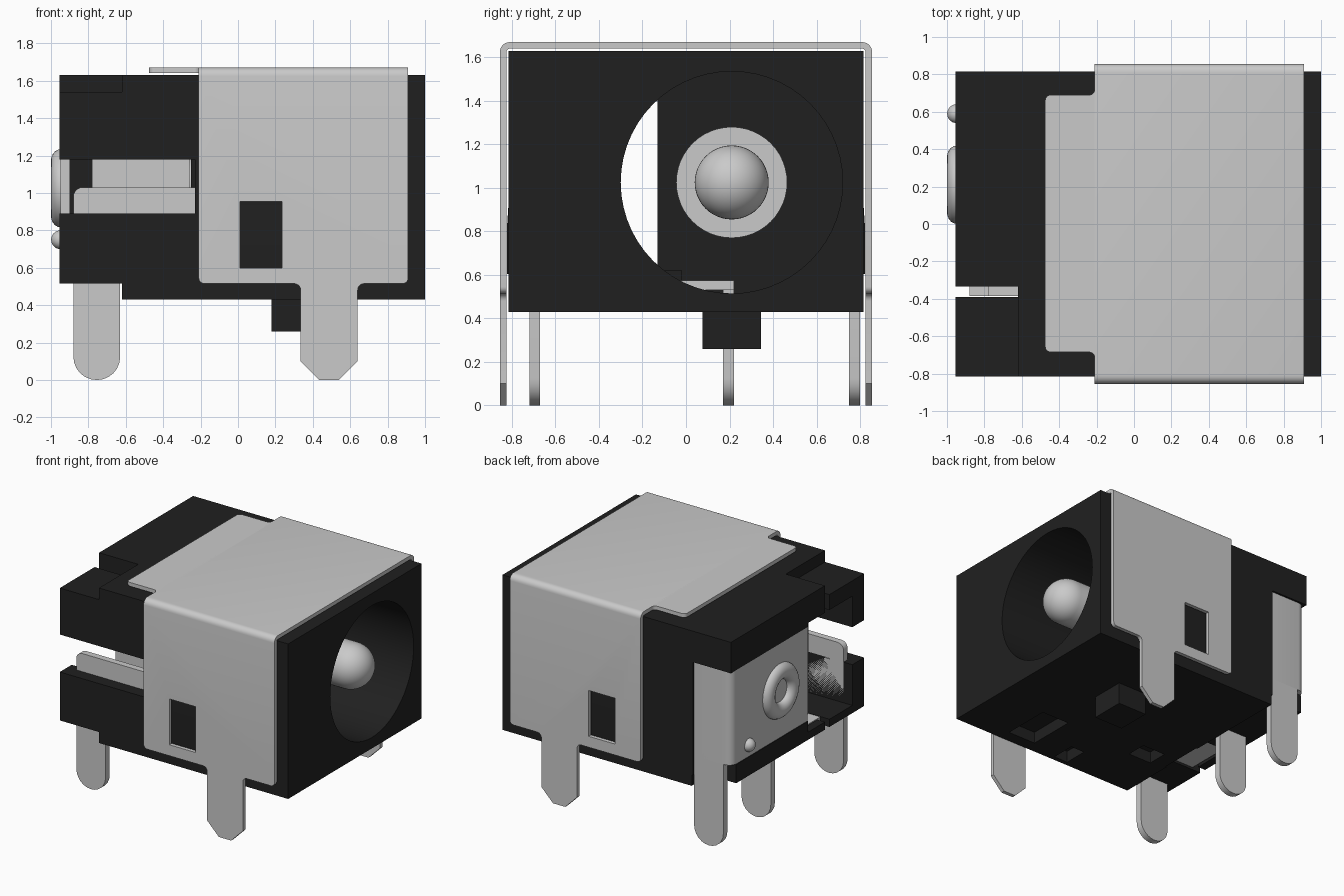
import bpy, bmesh, math
from mathutils import Vector

if "Cube" in bpy.data.objects:
    bpy.data.objects.remove(bpy.data.objects["Cube"])


def material(name, v):
    m = bpy.data.materials.new(name)
    m.diffuse_color = (v, v, v, 1)
    m.use_nodes = True
    m.node_tree.nodes["Principled BSDF"].inputs["Base Color"].default_value = m.diffuse_color
    return m


BLACK = material("black plastic", 0.0145)
METAL = material("plated metal", 0.59)


def finish(name, bm, mat):
    bmesh.ops.recalc_face_normals(bm, faces=bm.faces)
    me = bpy.data.meshes.new(name)
    bm.to_mesh(me)
    bm.free()
    me.materials.append(mat)
    ob = bpy.data.objects.new(name, me)
    bpy.context.collection.objects.link(ob)
    return ob


def rounded(pts, seg=6):
    """Points (u, v) or (u, v, radius); corners with a radius become arcs."""
    out = []
    for i, q in enumerate(pts):
        p = Vector(q[:2])
        r = q[2] if len(q) > 2 else 0
        if not r:
            out.append(p)
            continue
        d1 = (Vector(pts[i - 1][:2]) - p).normalized()
        d2 = (Vector(pts[(i + 1) % len(pts)][:2]) - p).normalized()
        half = d1.angle(d2) / 2
        c = p + (d1 + d2).normalized() * r / math.sin(half)
        s, e = p + d1 * r / math.tan(half) - c, p + d2 * r / math.tan(half) - c
        a = math.atan2(s.y, s.x)
        da = (math.atan2(e.y, e.x) - a + math.pi) % (2 * math.pi) - math.pi
        for k in range(seg + 1):
            t = a + da * k / seg
            out.append(c + Vector((math.cos(t), math.sin(t))) * r)
    return out


def prism(name, pts, axis, lo, hi, mat=METAL):
    """Extrude a 2D outline along an axis between lo and hi."""
    place = {"x": lambda u, v, t: (t, u, v),
             "y": lambda u, v, t: (u, t, v),
             "z": lambda u, v, t: (u, v, t)}[axis]
    bm = bmesh.new()
    pts = rounded(pts)
    a = [bm.verts.new(place(p.x, p.y, lo)) for p in pts]
    b = [bm.verts.new(place(p.x, p.y, hi)) for p in pts]
    bm.faces.new(a)
    bm.faces.new(b)
    for i in range(len(a)):
        j = (i + 1) % len(a)
        bm.faces.new((a[i], a[j], b[j], b[i]))
    return finish(name, bm, mat)


def box(name, x, y, z, mat=METAL):
    return prism(name, [(x[0], y[0]), (x[1], y[0]), (x[1], y[1]), (x[0], y[1])], "z", *z, mat)


def lathe(name, profile, y, z, mat=METAL, n=48):
    """Revolve an (x, radius) profile about an axis along x."""
    bm = bmesh.new()
    vs = [bm.verts.new((px, 0, r)) for px, r in profile]
    es = [bm.edges.new(vs[i:i + 2]) for i in range(len(vs) - 1)]
    bmesh.ops.spin(bm, geom=vs + es, cent=(0, 0, 0), axis=(1, 0, 0),
                   angle=2 * math.pi, steps=n)
    bmesh.ops.remove_doubles(bm, verts=bm.verts, dist=1e-4)
    bmesh.ops.translate(bm, verts=bm.verts, vec=(0, y, z))
    return finish(name, bm, mat)


def boolean(ob, cutter, op="DIFFERENCE"):
    cutter.hide_render = True
    m = ob.modifiers.new("cut", "BOOLEAN")
    m.operation, m.solver, m.object = op, "EXACT", cutter
    bpy.context.view_layer.objects.active = ob
    bpy.ops.object.modifier_apply(modifier=m.name)
    bpy.data.objects.remove(cutter, do_unlink=True)


BY, BZ = 0.21, 1.025      # bore axis

# Plastic housing with stepped rear underside
housing = prism("housing", [(-0.955, 0.515), (-0.62, 0.515), (-0.62, 0.43), (1, 0.43),
                            (1, 1.63), (-0.955, 1.63)], "y", -0.815, 0.815, BLACK)
boolean(housing, lathe("bore_cutter", [(1.2, 0), (1.2, 0.51), (-0.78, 0.51), (-0.78, 0)],
                       BY, BZ, BLACK, 56))
for x, y, z in [
    ((-1.1, -0.25), (-0.67, -0.13), (0.575, 1.42)),    # rear contact cavity
    ((-1.1, -0.23), (-0.95, -0.60), (0.89, 1.18)),     # front side slot
    ((-1.1, -0.62), (-0.39, -0.335), (0.30, 1.80)),    # top slit
    ((-1.1, -0.62), (-0.95, -0.36), (1.54, 1.80)),     # lowered rear corner
    ((-1.1, -0.90), (-0.20, 0.95), (0.66, 1.39)),      # rear terminal recess
    ((-1.1, -0.63), (0.75, 0.95), (0.40, 1.39)),       # side terminal recess
    ((-0.89, -0.61), (-0.37, -0.02), (0.30, 0.62)),    # opening under the contact
    ((0.34, 0.58), (-0.72, -0.34), (0.30, 0.52)),      # underside pockets
    ((-0.02, 0.10), (-0.78, -0.59), (0.30, 0.52)),
    ((-0.49, -0.29), (-0.40, -0.24), (0.30, 0.52)),
]:
    boolean(housing, box("cutter", x, y, z, BLACK))

# Locating peg under the housing and latch bumps in the shield windows
box("locating_peg", (0.18, 0.43), (0.075, 0.345), (0.26, 0.45), BLACK)
for side, s in (("front", -1), ("back", 1)):
    prism(side + "_latch", [(s * 0.80, 0.605), (s * 0.822, 0.605), (s * 0.822, 0.83),
                            (s * 0.814, 0.95), (s * 0.80, 0.95)], "x", 0.015, 0.23, BLACK)

# Metal shield: bent U section trimmed to the side outline
shield = prism("shield", [(-0.855, -0.1), (-0.855, 1.67, 0.045), (0.855, 1.67, 0.045),
                          (0.855, -0.1), (0.825, -0.1), (0.825, 1.64, 0.015),
                          (-0.825, 1.64, 0.015), (-0.825, -0.1)], "x", -0.21, 0.91)
outline = prism("outline", [(-0.3, 1.8), (-0.21, 1.8), (-0.21, 0.515, 0.03), (0.335, 0.515, 0.035),
                            (0.335, 0.10), (0.435, 0), (0.54, 0), (0.64, 0.10),
                            (0.64, 0.515, 0.035), (0.91, 0.515, 0.03), (0.91, 1.8)][1:],
                "y", -1, 1)
boolean(shield, outline, "INTERSECT")
boolean(shield, box("window_cutter", (0.01, 0.235), (-1, 1), (0.60, 0.955)))
prism("shield_top_tab", [(-0.475, -0.685, 0.03), (-0.21, -0.685, 0.03), (-0.21, -0.75),
                         (-0.2, -0.75), (-0.2, 0.755), (-0.21, 0.755), (-0.21, 0.69, 0.03),
                         (-0.475, 0.69, 0.03)], "z", 1.64, 1.67)

# Centre pin with domed tip and base flange
dome = [(0.82 + 0.17 * math.sin(a), 0.17 * math.cos(a))
        for a in (math.pi / 2 * k / 12 for k in range(12))]
lathe("centre_pin", [(-0.90, 0), (-0.90, 0.255), (-0.74, 0.255), (-0.74, 0.17)]
      + dome + [(0.99, 0)], BY, BZ)

# Rear terminal: folded plate, rivet ring and small dimple
prism("rear_terminal_plate", [(-0.95, -0.13), (-0.95, 0.80, 0.06), (-0.63, 0.80), (-0.63, 0.75),
                              (-0.90, 0.75, 0.01), (-0.90, -0.13)], "z", 0.66, 1.39)
lathe("rear_rivet", [(-0.945 - 0.055 * math.sin(a), 0.148 + 0.062 * math.cos(a))
                     for a in (2 * math.pi * k / 20 for k in range(21))], BY, BZ)
lathe("rear_dimple", [(-0.95 - 0.049 * math.sin(a), 0.05 * math.cos(a))
                      for a in (math.pi / 2 * k / 8 for k in range(9))], 0.59, 0.75, n=24)

# Three round-ended solder pins
for name, y, top in (("front", -0.72, 0.60), ("middle", 0.17, 0.57), ("rear", 0.75, 0.70)):
    prism(name + "_solder_pin", [(-0.88, top), (-0.88, 0, 0.124), (-0.63, 0, 0.124),
                                 (-0.63, top)], "y", y, y + 0.05)

# Front contact plate behind the side slot
prism("front_contact", [(-0.88, 0.58), (-0.23, 0.58), (-0.23, 1.03), (-0.88, 1.03, 0.05)],
      "y", -0.72, -0.67)

# Switch contact: floor strip and upright spring
box("switch_contact_floor", (-0.88, -0.62), (-0.385, 0.22), (0.53, 0.575))
box("switch_contact_spring", (-0.78, -0.26), (-0.385, -0.335), (0.575, 1.40))

bpy.ops.object.select_all(action="SELECT")
bpy.context.view_layer.objects.active = housing
bpy.ops.object.shade_smooth_by_angle(angle=math.radians(30))
